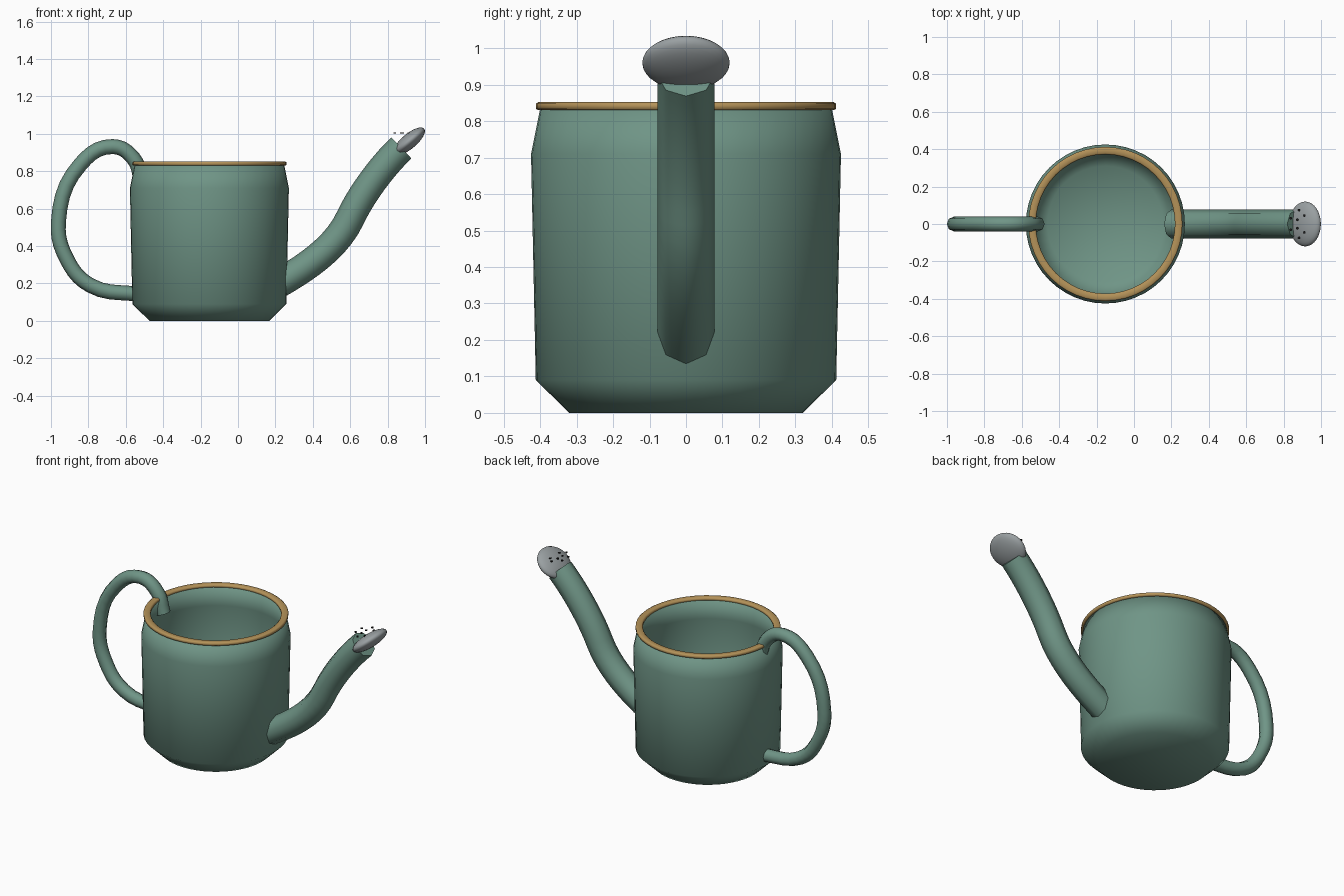
import bpy, bmesh, math
from mathutils import Vector, Matrix

if "Cube" in bpy.data.objects:
    bpy.data.objects.remove(bpy.data.objects["Cube"])

CX = -0.153  # body axis


def material(name, rgb):
    m = bpy.data.materials.new(name)
    m.diffuse_color = (*rgb, 1)
    m.use_nodes = True
    m.node_tree.nodes["Principled BSDF"].inputs["Base Color"].default_value = m.diffuse_color
    return m


GREEN = material("green_enamel", (0.16, 0.30, 0.24))
BRASS = material("brass", (0.46, 0.29, 0.10))
STEEL = material("steel", (0.32, 0.35, 0.36))
DARK = material("dark", (0.01, 0.01, 0.01))


def finish(bm, name, mat):
    bmesh.ops.recalc_face_normals(bm, faces=bm.faces)
    for f in bm.faces:
        f.smooth = True
    me = bpy.data.meshes.new(name)
    bm.to_mesh(me)
    bm.free()
    me.materials.append(mat)
    ob = bpy.data.objects.new(name, me)
    bpy.context.collection.objects.link(ob)
    return ob


def lathe(name, profile, mat, closed=False, steps=48):
    bm = bmesh.new()
    vs = [bm.verts.new((r, 0, z)) for r, z in profile]
    pairs = list(zip(vs, vs[1:])) + ([(vs[-1], vs[0])] if closed else [])
    es = [bm.edges.new(p) for p in pairs]
    bmesh.ops.spin(bm, geom=vs + es, axis=(0, 0, 1), cent=(0, 0, 0),
                   angle=math.tau, steps=steps)
    bmesh.ops.remove_doubles(bm, verts=bm.verts, dist=1e-4)
    ob = finish(bm, name, mat)
    ob.location.x = CX
    return ob


def tube(name, points, radius, mat, res, tangents=None):
    """Eight-sided capped pipe along (x, z) points."""
    cu = bpy.data.curves.new(name, 'CURVE')
    cu.dimensions = '3D'
    cu.bevel_depth = radius
    cu.bevel_resolution = 2
    cu.resolution_u = res
    cu.use_fill_caps = True
    sp = cu.splines.new('BEZIER')
    sp.bezier_points.add(len(points) - 1)
    for i, (bp, (x, z)) in enumerate(zip(sp.bezier_points, points)):
        bp.co = (x, 0, z)
        if tangents:
            dx, dz, back, fwd = tangents[i]
            d = Vector((dx, 0, dz)).normalized()
            bp.handle_left_type = bp.handle_right_type = 'FREE'
            bp.handle_left = bp.co - d * back
            bp.handle_right = bp.co + d * fwd
        else:
            bp.handle_left_type = bp.handle_right_type = 'AUTO'
    cu.materials.append(mat)
    ob = bpy.data.objects.new(name, cu)
    bpy.context.collection.objects.link(ob)
    bpy.ops.object.select_all(action='DESELECT')
    bpy.context.view_layer.objects.active = ob
    ob.select_set(True)
    bpy.ops.object.convert(target='MESH')
    bpy.ops.object.shade_smooth_by_angle(angle=math.radians(50))
    return bpy.context.object


# Hollow body
lathe("body", [(0, 0), (0.32, 0), (0.412, 0.09), (0.425, 0.71), (0.40, 0.835),
               (0.372, 0.835), (0.395, 0.71), (0.382, 0.10), (0.31, 0.03), (0, 0.03)], GREEN)

# Rolled rim
lathe("rim", [(0.372, 0.836), (0.379, 0.83), (0.405, 0.83), (0.412, 0.834),
              (0.412, 0.848), (0.405, 0.852), (0.379, 0.852), (0.372, 0.846)], BRASS, closed=True)

# Spout
tube("spout", [(0.20, 0.19), (0.60, 0.55), (0.873, 0.925)], 0.078, GREEN, 10,
     [(0.87, 0.5, 0.1, 0.18), (0.42, 0.9, 0.18, 0.14), (0.72, 0.69, 0.14, 0.1)])

# Handle
tube("handle", [(-0.515, 0.75), (-0.56, 0.87), (-0.67, 0.932), (-0.84, 0.84), (-0.96, 0.53),
                (-0.915, 0.33), (-0.79, 0.19), (-0.52, 0.14)], 0.04, GREEN, 5)

# Flattened sprinkler head
bm = bmesh.new()
bmesh.ops.create_uvsphere(bm, u_segments=32, v_segments=16, radius=1)
bmesh.ops.scale(bm, vec=(0.105, 0.12, 0.04), verts=bm.verts)
bmesh.ops.rotate(bm, matrix=Matrix.Rotation(math.radians(-40), 3, 'Y'), verts=bm.verts)
finish(bm, "sprinkler_head", STEEL).location = (0.915, 0, 0.96)

# Sprinkler holes
bm = bmesh.new()
for count, ring in ((8, 0.08), (6, 0.045)):
    for k in range(count):
        a = math.tau * (k + 0.5) / count
        pos = (0.912 + ring * math.cos(a), ring * math.sin(a), 1.005)
        bmesh.ops.create_cone(bm, cap_ends=True, segments=8, radius1=0.007, radius2=0.007,
                              depth=0.006, matrix=Matrix.Translation(pos))
holes = finish(bm, "sprinkler_holes", DARK)
for p in holes.data.polygons:
    p.use_smooth = False
